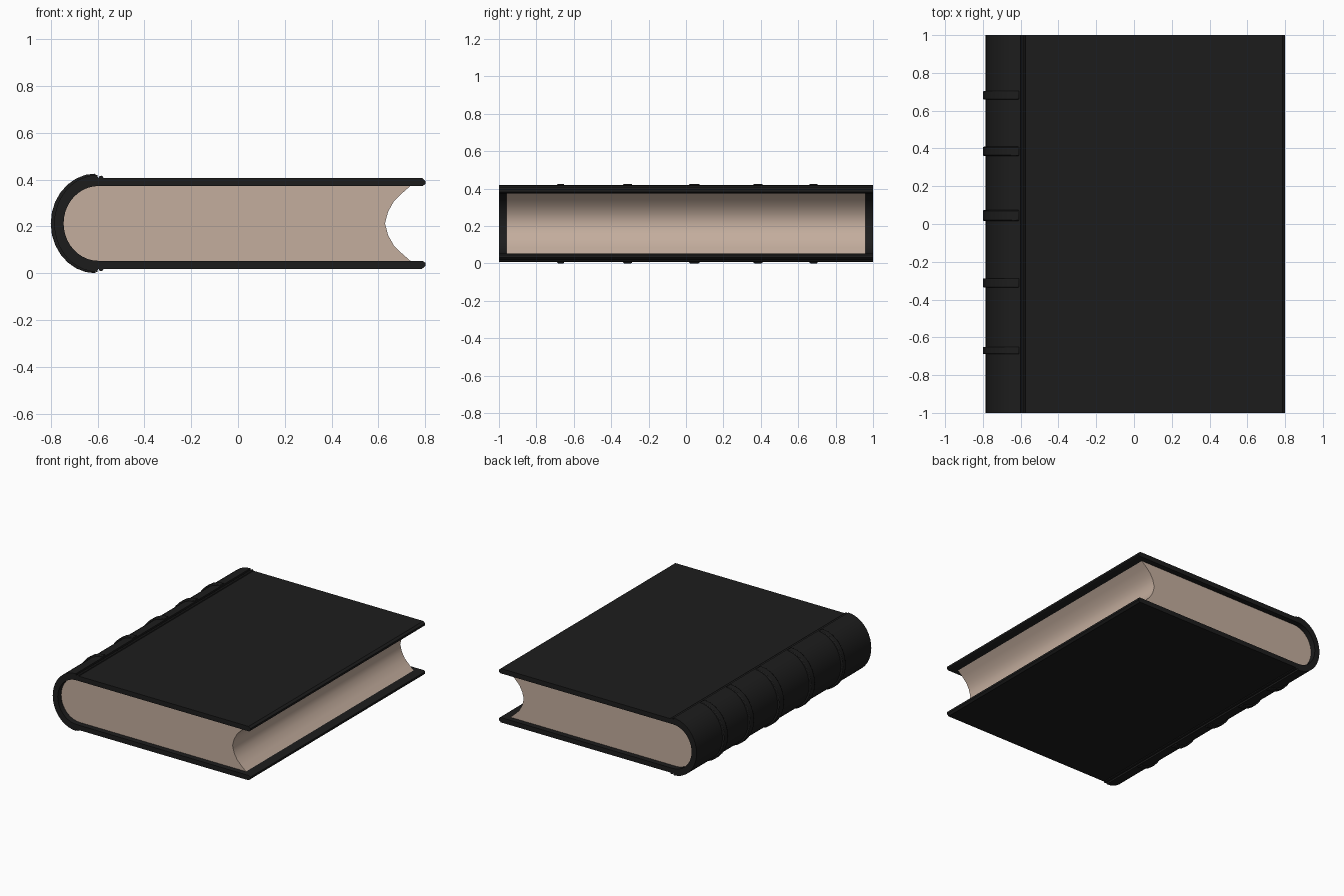
import bpy, math

if "Cube" in bpy.data.objects:
    bpy.data.objects.remove(bpy.data.objects["Cube"])

CZ = 0.213          # mid height of the book


def material(name, rgb):
    m = bpy.data.materials.new(name)
    m.diffuse_color = (*rgb, 1)
    m.use_nodes = True
    m.node_tree.nodes["Principled BSDF"].inputs["Base Color"].default_value = m.diffuse_color
    return m


LEATHER = material("black_leather", (0.012, 0.012, 0.012))
PAPER = material("aged_paper", (0.55, 0.42, 0.34))


def extrude(name, profile, y0, y1, mat, bevel=0.0):
    """Closed x/z profile extruded along y."""
    n = len(profile)
    verts = [(x, y, z) for y in (y0, y1) for x, z in profile]
    faces = [(i, (i + 1) % n, n + (i + 1) % n, n + i) for i in range(n)]
    faces += [tuple(range(n))[::-1], tuple(range(n, 2 * n))]
    me = bpy.data.meshes.new(name)
    me.from_pydata(verts, [], faces)
    me.materials.append(mat)
    ob = bpy.data.objects.new(name, me)
    bpy.context.collection.objects.link(ob)
    bpy.context.view_layer.objects.active = ob
    ob.select_set(True)
    bpy.ops.object.mode_set(mode='EDIT')
    bpy.ops.mesh.select_all(action='SELECT')
    bpy.ops.mesh.normals_make_consistent(inside=False)
    bpy.ops.object.mode_set(mode='OBJECT')
    bpy.ops.object.shade_smooth_by_angle(angle=math.radians(35))
    ob.select_set(False)
    if bevel:
        b = ob.modifiers.new("Bevel", 'BEVEL')
        b.width = bevel
        b.segments = 2
        b.limit_method = 'ANGLE'
        b.angle_limit = math.radians(50)
    return ob


def arc(cx, rx, rz, n):
    """Half ellipse from top, round the left, to the bottom."""
    return [(cx - rx * math.sin(math.pi * i / n), CZ + rz * math.cos(math.pi * i / n))
            for i in range(n + 1)]


# Page block: rounded back, concave fore edge
half = [(0.74, 0.163), (0.70, 0.128), (0.665, 0.093), (0.641, 0.05)]
fore = ([(x, CZ - d) for x, d in half] + [(0.628, CZ)]
        + [(x, CZ + d) for x, d in reversed(half)])
extrude("pages", arc(-0.585, 0.163, 0.163, 24) + fore, -0.96, 0.96, PAPER)

# Covers with chamfered fore edge, and hinge ridges beside the spine
for side, name in ((1, "top"), (-1, "bottom")):
    board = [(-0.60, 0.160), (0.788, 0.160), (0.8, 0.168), (0.8, 0.182),
             (0.785, 0.195), (-0.60, 0.195)]
    extrude(name + "_cover", [(x, CZ + side * d) for x, d in board], -1, 1, LEATHER)
    ridge = [(-0.585 + 0.011 * math.cos(a * math.pi / 4),
              CZ + side * (0.193 + 0.011 * math.sin(a * math.pi / 4))) for a in range(8)]
    extrude(name + "_hinge_ridge", ridge, -1, 1, LEATHER)

# Rounded spine shell
extrude("spine", arc(-0.60, 0.185, 0.207, 20) + arc(-0.595, 0.150, 0.160, 20)[::-1],
        -1, 1, LEATHER)

# Raised bands across the spine
for i, (y, w) in enumerate(((-0.67, 0.038), (-0.312, 0.048), (0.045, 0.056),
                            (0.385, 0.048), (0.682, 0.044))):
    outer, inner = arc(-0.608, 0.192, 0.213, 14), arc(-0.608, 0.155, 0.180, 14)
    extrude(f"spine_band_{i + 1}", outer + inner[::-1], y - w / 2, y + w / 2, LEATHER, 0.005)
